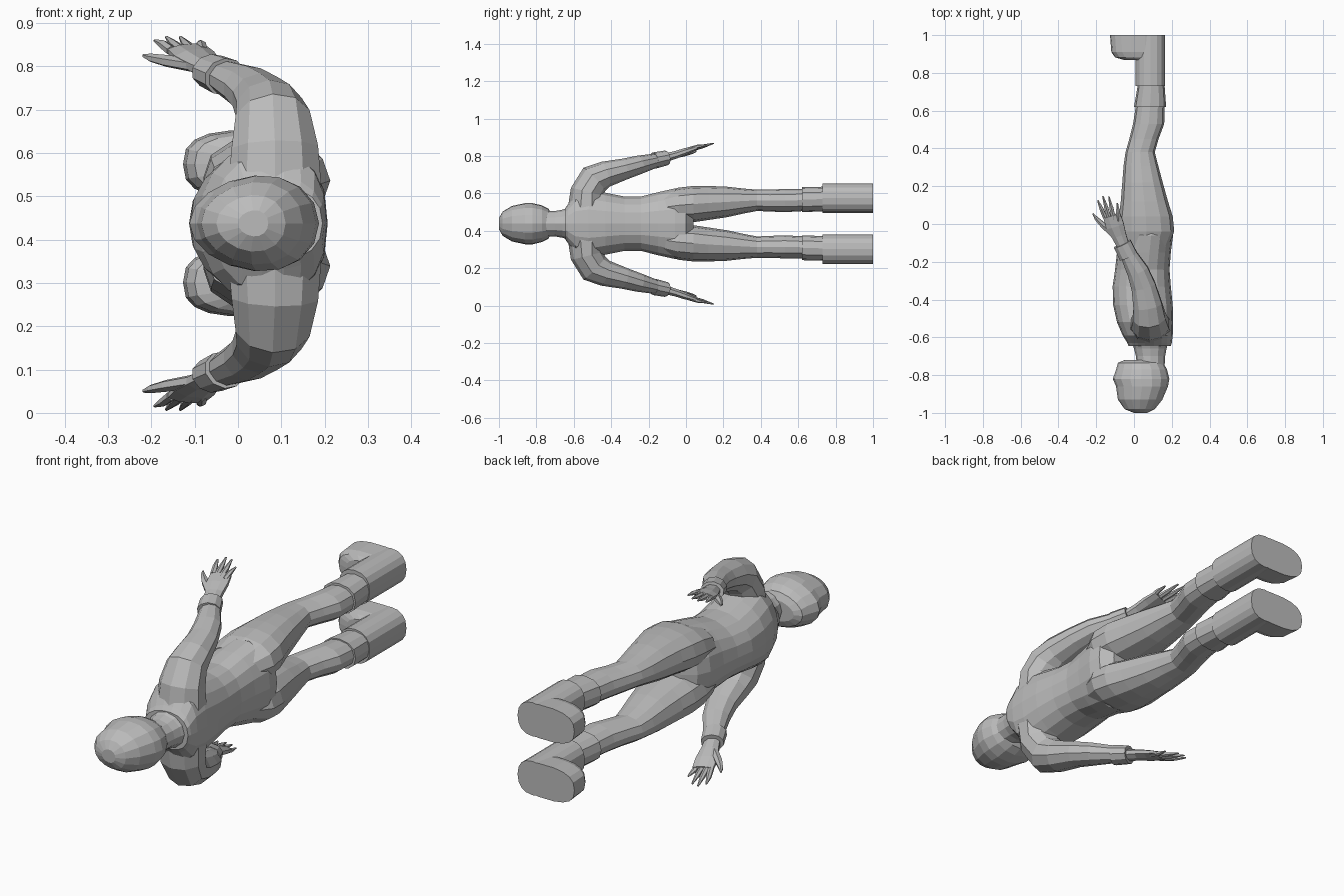
import bpy, bmesh, math
from mathutils import Vector

MID = 0.4375  # height of the body's plane of symmetry
grey = bpy.data.materials.new("grey")
grey.diffuse_color = (0.5, 0.5, 0.5, 1)


def skin(name, rings):
    """Join rings of points into a closed, flat shaded tube."""
    bm = bmesh.new()
    loops = [[bm.verts.new(p) for p in r] for r in rings]
    n = len(loops[0])
    for a, b in zip(loops, loops[1:]):
        for i in range(n):
            j = (i + 1) % n
            bm.faces.new((a[i], a[j], b[j], b[i]))
    bm.faces.new(loops[0])
    bm.faces.new(loops[-1])
    bmesh.ops.recalc_face_normals(bm, faces=bm.faces)
    me = bpy.data.meshes.new(name)
    bm.to_mesh(me)
    bm.free()
    me.materials.append(grey)
    ob = bpy.data.objects.new(name, me)
    bpy.context.collection.objects.link(ob)
    return ob


def body(name, sections, n=16, power=1.0, taper=0.0, s=1):
    """Sections across y: (y, front x, back x, low z, high z) from the mid plane."""
    def sp(v):
        return math.copysign(abs(v) ** power, v)
    rings = []
    for y, xf, xb, z0, z1 in sections:
        ring = []
        for k in range(n):
            a = 2 * math.pi * k / n
            c, d = sp(math.cos(a)), sp(math.sin(a))
            w = 1 + taper * c  # narrows the front
            ring.append((xf + (xb - xf) * (c + 1) / 2, y,
                         MID + s * ((z0 + z1) / 2 + (z1 - z0) / 2 * d * w)))
        rings.append(ring)
    return skin(name, rings)


def limb(name, path, s, n=10):
    """Path points: (x, y, z from mid plane, radius along x, radius across)."""
    pts = [Vector(p[:3]) for p in path]
    rings = []
    for i, p in enumerate(path):
        t = (pts[min(i + 1, len(pts) - 1)] - pts[max(i - 1, 0)]).normalized()
        u = Vector((1, 0, 0))
        u = (u - t * u.dot(t)).normalized()
        v = t.cross(u)
        ring = []
        for k in range(n):
            a = 2 * math.pi * (k + 0.5) / n
            q = pts[i] + u * math.cos(a) * p[3] + v * math.sin(a) * p[4]
            ring.append((q.x, q.y, MID + s * q.z))
        rings.append(ring)
    return skin(name, rings)


def sym(rows):
    return [(y, a, b, -w, w) for y, a, b, w in rows]


# Head with a narrow face, and neck
body("head", sym([
    (-1.0, 0.0, 0.07, 0.03), (-0.98, -0.05, 0.11, 0.065), (-0.93, -0.085, 0.15, 0.095),
    (-0.86, -0.095, 0.18, 0.11), (-0.82, -0.112, 0.187, 0.11), (-0.77, -0.095, 0.175, 0.098),
    (-0.735, -0.085, 0.155, 0.08), (-0.72, -0.05, 0.13, 0.05)]), taper=0.12)
body("neck", sym([(-0.79, 0.02, 0.16, 0.07), (-0.7, 0.01, 0.165, 0.068),
                  (-0.66, 0.0, 0.172, 0.075), (-0.6, -0.02, 0.19, 0.1)]), n=12)

# Torso from collar to hips
body("torso", sym([
    (-0.645, -0.03, 0.195, 0.085), (-0.63, -0.035, 0.2, 0.105), (-0.59, -0.06, 0.205, 0.165),
    (-0.52, -0.09, 0.207, 0.185), (-0.43, -0.11, 0.205, 0.165), (-0.33, -0.113, 0.195, 0.145),
    (-0.24, -0.1, 0.188, 0.145), (-0.15, -0.09, 0.195, 0.168), (-0.06, -0.085, 0.207, 0.188),
    (0.0, -0.06, 0.2, 0.17), (0.04, 0.0, 0.15, 0.1)]), n=18, power=0.9, taper=0.08)

for side, s in (("left", 1), ("right", -1)):
    # Leg
    body(side + "_leg", [
        (-0.12, -0.07, 0.18, 0.01, 0.165), (-0.04, -0.08, 0.213, 0.004, 0.193),
        (0.04, -0.08, 0.205, 0.008, 0.202), (0.12, -0.07, 0.18, 0.02, 0.202),
        (0.22, -0.062, 0.152, 0.035, 0.198), (0.31, -0.055, 0.128, 0.055, 0.188),
        (0.38, -0.045, 0.11, 0.068, 0.182), (0.45, -0.025, 0.13, 0.065, 0.182),
        (0.53, -0.005, 0.16, 0.062, 0.186), (0.64, 0.012, 0.162, 0.068, 0.185)],
        n=12, power=0.9, s=s)
    # Cuff above the boot, then the boot shaft
    body(side + "_boot_cuff", [(0.62, 0.0, 0.17, 0.062, 0.195),
                               (0.735, 0.02, 0.162, 0.066, 0.198)], n=12, power=0.85, s=s)
    body(side + "_boot_shaft", [(0.73, 0.008, 0.165, 0.058, 0.215),
                                (1.0, 0.008, 0.165, 0.058, 0.215)], n=16, power=0.85, s=s)
    # Foot with a flat sole and rounded toe
    body(side + "_foot", [(0.868, -0.05, 0.14, 0.085, 0.188), (0.882, -0.1, 0.16, 0.07, 0.203),
                          (0.91, -0.12, 0.164, 0.062, 0.211),
                          (1.0, -0.127, 0.165, 0.058, 0.215)], n=18, power=0.75, s=s)
    # Shoulder and arm
    limb(side + "_arm", [
        (0.085, -0.535, 0.06, 0.115, 0.1), (0.085, -0.53, 0.17, 0.105, 0.088),
        (0.08, -0.49, 0.237, 0.09, 0.085), (0.072, -0.43, 0.265, 0.08, 0.07),
        (0.05, -0.33, 0.292, 0.068, 0.057), (0.02, -0.25, 0.315, 0.06, 0.05),
        (-0.03, -0.16, 0.338, 0.045, 0.038), (-0.055, -0.11, 0.35, 0.036, 0.028)], s)
    # Wrist cuff
    limb(side + "_wrist_cuff", [(-0.03, -0.17, 0.338, 0.052, 0.044),
                                (-0.062, -0.105, 0.352, 0.05, 0.04)], s)
    # Palm
    limb(side + "_palm", [
        (-0.055, -0.12, 0.35, 0.034, 0.026), (-0.08, -0.06, 0.367, 0.042, 0.022),
        (-0.1, -0.01, 0.384, 0.052, 0.02), (-0.118, 0.045, 0.402, 0.05, 0.013)], s, 8)
    # Fingers fanned out from the palm edge
    for i, (bx, tx, ty, tz) in enumerate([(-0.153, -0.192, 0.125, 0.422),
                                          (-0.13, -0.165, 0.148, 0.43),
                                          (-0.106, -0.133, 0.145, 0.43),
                                          (-0.082, -0.088, 0.11, 0.42)]):
        by = 0.035 - 0.006 * i
        limb(f"{side}_finger_{i + 1}", [
            (bx, by, 0.398, 0.013, 0.012),
            ((bx + tx) / 2, (by + ty) / 2, 0.413, 0.012, 0.01),
            (tx, ty, tz, 0.004, 0.003)], s, 6)
    # Thumb
    limb(side + "_thumb", [(-0.105, -0.06, 0.365, 0.018, 0.016), (-0.165, -0.005, 0.375, 0.017, 0.014),
                           (-0.2, 0.03, 0.382, 0.011, 0.01), (-0.218, 0.055, 0.387, 0.004, 0.004)], s, 6)
